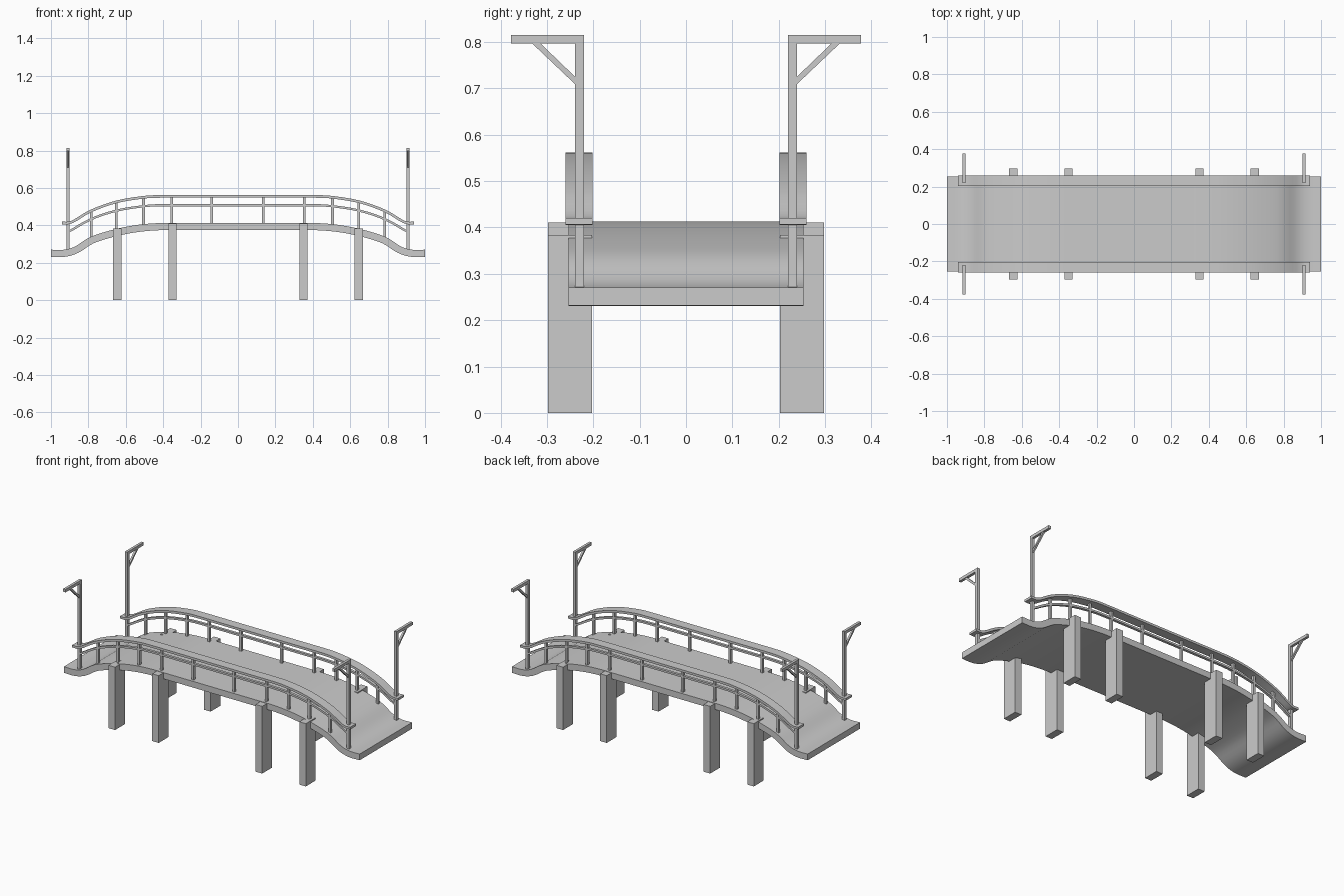
import bpy, bmesh, math
from mathutils import Vector

if "Cube" in bpy.data.objects:
    bpy.data.objects.remove(bpy.data.objects["Cube"])


def make_object(name, bm):
    bmesh.ops.recalc_face_normals(bm, faces=bm.faces[:])
    mesh = bpy.data.meshes.new(name)
    bm.to_mesh(mesh)
    bm.free()
    ob = bpy.data.objects.new(name, mesh)
    bpy.context.collection.objects.link(ob)
    return ob


def box(name, x, y, z):
    bm = bmesh.new()
    v = [bm.verts.new((a, b, c)) for a in x for b in y for c in z]
    for f in ((0, 1, 3, 2), (4, 6, 7, 5), (0, 4, 5, 1), (2, 3, 7, 6), (0, 2, 6, 4), (1, 5, 7, 3)):
        bm.faces.new([v[i] for i in f])
    return make_object(name, bm)


def smooth_path(pts, n=4):
    """Catmull-Rom resampling of a half profile, mirrored to both sides."""
    p = [Vector(q) for q in pts]
    p = [2 * p[0] - p[1]] + p + [2 * p[-1] - p[-2]]
    out = []
    for i in range(1, len(p) - 2):
        a, b, c, d = p[i - 1:i + 3]
        for k in range(n):
            t = k / n
            out.append(0.5 * (2 * b + (c - a) * t + (2 * a - 5 * b + 4 * c - d) * t * t
                              + (3 * b - a - 3 * c + d) * t ** 3))
    out.append(p[-2])
    return [Vector((-q.x, q.y)) for q in out] + list(reversed(out))


def band(name, pts, thick, y0, y1):
    """Arched strip whose top follows pts (x, z)."""
    path = smooth_path(pts)
    bm = bmesh.new()
    rings = []
    for i, q in enumerate(path):
        t = (path[min(i + 1, len(path) - 1)] - path[max(i - 1, 0)]).normalized()
        if i in (0, len(path) - 1):
            t = Vector((1, 0))
        low = q - Vector((-t.y, t.x)) * thick
        rings.append([bm.verts.new(c) for c in (
            (q.x, y0, q.y), (q.x, y1, q.y), (low.x, y1, low.y), (low.x, y0, low.y))])
    for a, b in zip(rings, rings[1:]):
        for k in range(4):
            m = (k + 1) % 4
            bm.faces.new((a[k], a[m], b[m], b[k]))
    bm.faces.new(rings[0])
    bm.faces.new(rings[-1])
    ob = make_object(name, bm)
    bpy.ops.object.select_all(action='DESELECT')
    bpy.context.view_layer.objects.active = ob
    ob.select_set(True)
    bpy.ops.object.shade_smooth_by_angle(angle=math.radians(30))
    return ob


def height(pts, x):
    """Profile height at a distance x from the middle."""
    path = smooth_path(pts)
    for a, b in zip(path, path[1:]):
        if a.x <= x <= b.x:
            return a.y + (b.y - a.y) * (x - a.x) / max(b.x - a.x, 1e-6)
    return path[0].y


DECK = [(1, .27), (.93, .27), (.87, .288), (.79, .338), (.68, .374),
        (.58, .396), (.49, .408), (.4, .413), (.3, .413)]
RAIL = [(.94, .42), (.89, .425), (.79, .483), (.65, .533), (.5, .558), (.4, .562), (.3, .562)]
MID = [(.91, .37), (.79, .438), (.65, .485), (.5, .509), (.4, .514), (.3, .514)]

# Walkway
band("deck", DECK, 0.038, -0.253, 0.253)

for s, side in ((-1, "front"), (1, "back")):
    def ys(a, b):
        return sorted((s * a, s * b))

    # Handrails
    band(side + "_top_rail", RAIL, 0.014, *ys(.202, .26))
    band(side + "_middle_rail", MID, 0.012, *ys(.222, .238))

    # Railing posts
    for x in (-.785, -.65, -.505, -.355, -.14, .135, .355, .505, .645, .785):
        box(side + "_rail_post", (x - .007, x + .007), ys(.222, .238),
            (height(DECK, x) - .01, height(RAIL, x) - .005))

    # Square piles
    for x, top in ((-.645, .384), (-.35, .411), (.35, .411), (.645, .384)):
        box(side + "_pile", (x - .022, x + .022), ys(.203, .298), (0, top))

    # Lantern posts with arm and diagonal brace
    for x in (-.91, .91):
        xs = (x - .008, x + .008)
        box(side + "_lantern_post", xs, ys(.22, .239), (.265, .8))
        box(side + "_lantern_arm", xs, ys(.22, .377), (.797, .815))
        bm = bmesh.new()
        prof = [(.236, .706), (.236, .722), (.316, .799), (.334, .799)]
        v = [[bm.verts.new((xx * .7 + x * .3, s * y, z)) for y, z in prof] for xx in xs]
        for a, b in ((0, 1), (1, 2), (2, 3), (3, 0)):
            bm.faces.new((v[0][a], v[0][b], v[1][b], v[1][a]))
        bm.faces.new(v[0])
        bm.faces.new(v[1])
        make_object(side + "_lantern_brace", bm)
